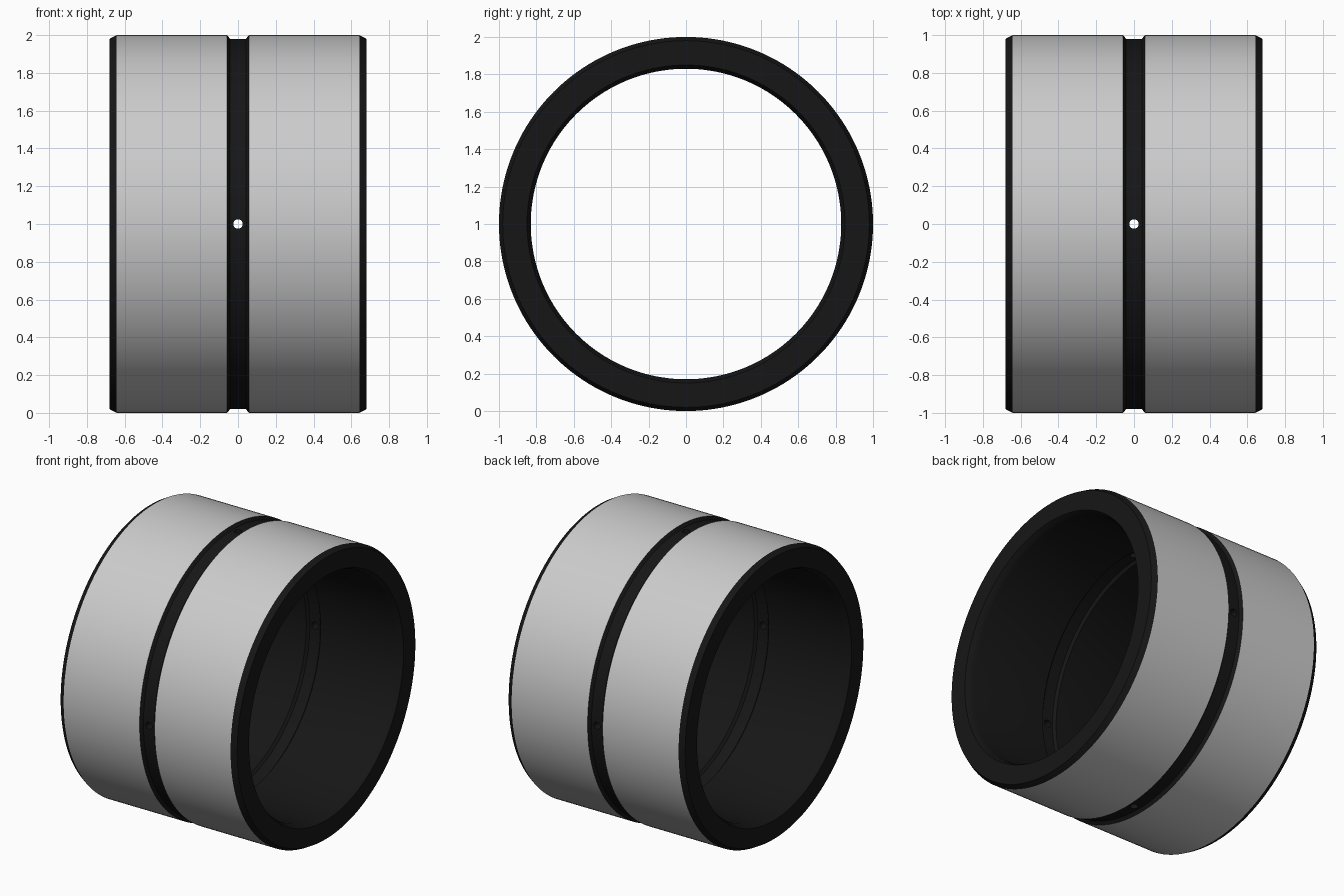
import bpy, bmesh, math
from mathutils import Matrix

if "Cube" in bpy.data.objects:
    bpy.data.objects.remove(bpy.data.objects["Cube"])

SEGMENTS = 160
CENTRE_Z = 1.0

# Half of the wall section as (x, radius), from outer groove around to bore groove
half = [(0.042, 0.98), (0.058, 1.0), (0.643, 1.0), (0.68, 0.98),
        (0.68, 0.85), (0.655, 0.836), (0.63, 0.83),
        (0.055, 0.83), (0.04, 0.848)]
profile = half + [(-x, r) for x, r in reversed(half)]

# Revolve the section around the x axis
bm = bmesh.new()
rings = []
for i in range(SEGMENTS):
    a = 2 * math.pi * i / SEGMENTS
    rings.append([bm.verts.new((x, r * math.cos(a), r * math.sin(a))) for x, r in profile])
n = len(profile)
for i in range(SEGMENTS):
    a, b = rings[i], rings[(i + 1) % SEGMENTS]
    for j in range(n):
        k = (j + 1) % n
        bm.faces.new((a[j], a[k], b[k], b[j]))
bmesh.ops.recalc_face_normals(bm, faces=bm.faces)
mesh = bpy.data.meshes.new("bushing")
bm.to_mesh(mesh)
bm.free()
bushing = bpy.data.objects.new("bushing", mesh)
bpy.context.collection.objects.link(bushing)

# Four radial oil holes through the groove, cut one rod at a time
for axis in ("Y", "Z"):
    bm = bmesh.new()
    turn = Matrix.Rotation(math.pi / 2, 4, "X") if axis == "Y" else Matrix.Identity(4)
    bmesh.ops.create_cone(bm, cap_ends=True, segments=24, radius1=0.025,
                          radius2=0.025, depth=2.4, matrix=turn)
    rod_mesh = bpy.data.meshes.new("oil_hole_cutter")
    bm.to_mesh(rod_mesh)
    bm.free()
    rod = bpy.data.objects.new("oil_hole_cutter", rod_mesh)
    rod.hide_render = True
    bpy.context.collection.objects.link(rod)
    cut = bushing.modifiers.new("oil_hole", "BOOLEAN")
    cut.operation = "DIFFERENCE"
    cut.solver = "EXACT"
    cut.object = rod
    bpy.context.view_layer.objects.active = bushing
    bpy.ops.object.modifier_apply(modifier=cut.name)
    bpy.data.objects.remove(rod)

# Plain grey outer bands, black everywhere else
black = bpy.data.materials.new("black")
black.diffuse_color = (0.008, 0.008, 0.008, 1)
black.use_nodes = True
black.node_tree.nodes["Principled BSDF"].inputs["Base Color"].default_value = black.diffuse_color
mesh = bushing.data
mesh.materials.clear()
mesh.materials.append(None)
mesh.materials.append(black)
for face in mesh.polygons:
    outer = math.hypot(face.center.y, face.center.z) > 0.985
    face.material_index = 0 if outer and abs(face.normal.x) < 0.1 else 1

# Smooth round surfaces with crisp edges
bushing.location.z = CENTRE_Z
bushing.select_set(True)
bpy.context.view_layer.objects.active = bushing
bpy.ops.object.shade_smooth_by_angle(angle=math.radians(20))
